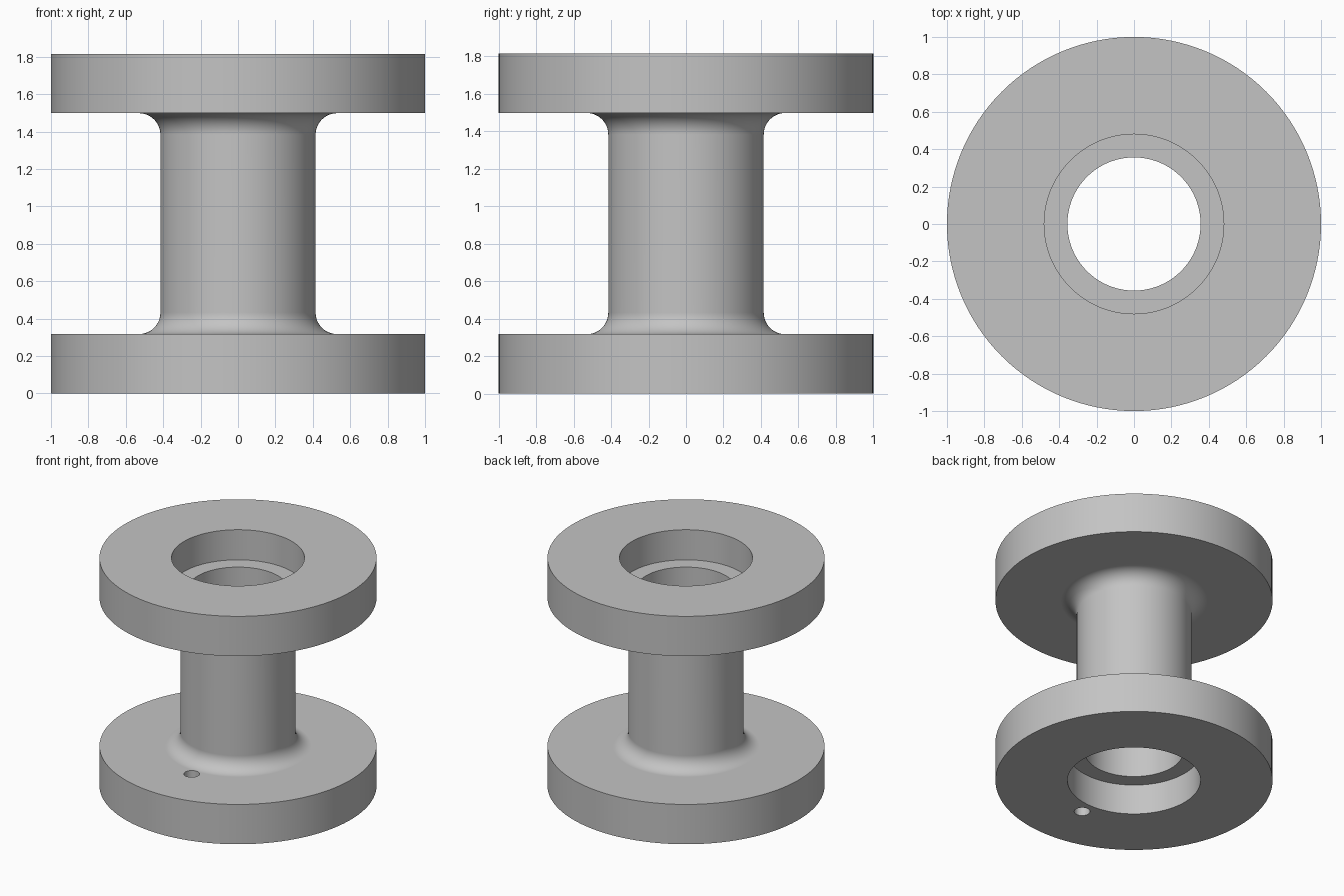
import bpy, bmesh, math
from mathutils import Vector

if "Cube" in bpy.data.objects:
    bpy.data.objects.remove(bpy.data.objects["Cube"], do_unlink=True)

HEIGHT, FLANGE = 1.815, 0.317      # overall height, flange thickness
RIM, NECK, FILLET = 1.0, 0.415, 0.115
POCKET, BORE, DEPTH = 0.48, 0.356, 0.24
SEGMENTS = 128

grey = bpy.data.materials.new("plain grey")
grey.use_nodes = True
colour = (0.55, 0.55, 0.55, 1)
grey.diffuse_color = colour
grey.node_tree.nodes["Principled BSDF"].inputs["Base Color"].default_value = colour


def add_object(name, bm):
    mesh = bpy.data.meshes.new(name)
    bm.to_mesh(mesh)
    bm.free()
    mesh.materials.append(grey)
    obj = bpy.data.objects.new(name, mesh)
    bpy.context.collection.objects.link(obj)
    return obj


# Lower half of the profile, from the bore round to the neck
lower = [(BORE, DEPTH), (POCKET, DEPTH), (POCKET, 0), (RIM, 0), (RIM, FLANGE)]
for i in range(13):
    a = math.pi / 2 * i / 12
    lower.append((NECK + FILLET * (1 - math.sin(a)),
                  FLANGE + FILLET * (1 - math.cos(a))))
upper = [(r, HEIGHT - z) for r, z in reversed(lower)]
profile = lower + upper

# Spool body, revolved about z
bm = bmesh.new()
verts = [bm.verts.new((r, 0, z)) for r, z in profile]
edges = [bm.edges.new((v, verts[(i + 1) % len(verts)])) for i, v in enumerate(verts)]
bmesh.ops.spin(bm, geom=verts + edges, cent=(0, 0, 0), axis=(0, 0, 1),
               angle=math.tau, steps=SEGMENTS, use_merge=True)
bmesh.ops.remove_doubles(bm, verts=bm.verts, dist=0.0001)
bmesh.ops.recalc_face_normals(bm, faces=bm.faces)
spool = add_object("flanged_spool", bm)

# Small hole through the front of the lower flange
bm = bmesh.new()
bmesh.ops.create_cone(bm, cap_ends=True, segments=32, radius1=0.057, radius2=0.057,
                      depth=FLANGE + 0.2)
bmesh.ops.translate(bm, verts=bm.verts, vec=Vector((0, -0.583, FLANGE / 2)))
cutter = add_object("hole_cutter", bm)
cutter.hide_render = True

bpy.ops.object.select_all(action="DESELECT")
spool.select_set(True)
bpy.context.view_layer.objects.active = spool
cut = spool.modifiers.new("flange_hole", "BOOLEAN")
cut.operation = "DIFFERENCE"
cut.solver = "EXACT"
cut.object = cutter
bpy.ops.object.modifier_apply(modifier=cut.name)
bpy.data.objects.remove(cutter, do_unlink=True)

# Smooth curved walls, crisp rims
bpy.ops.object.shade_smooth_by_angle(angle=math.radians(30))
weighted = spool.modifiers.new("flat_face_normals", "WEIGHTED_NORMAL")
weighted.keep_sharp = True
